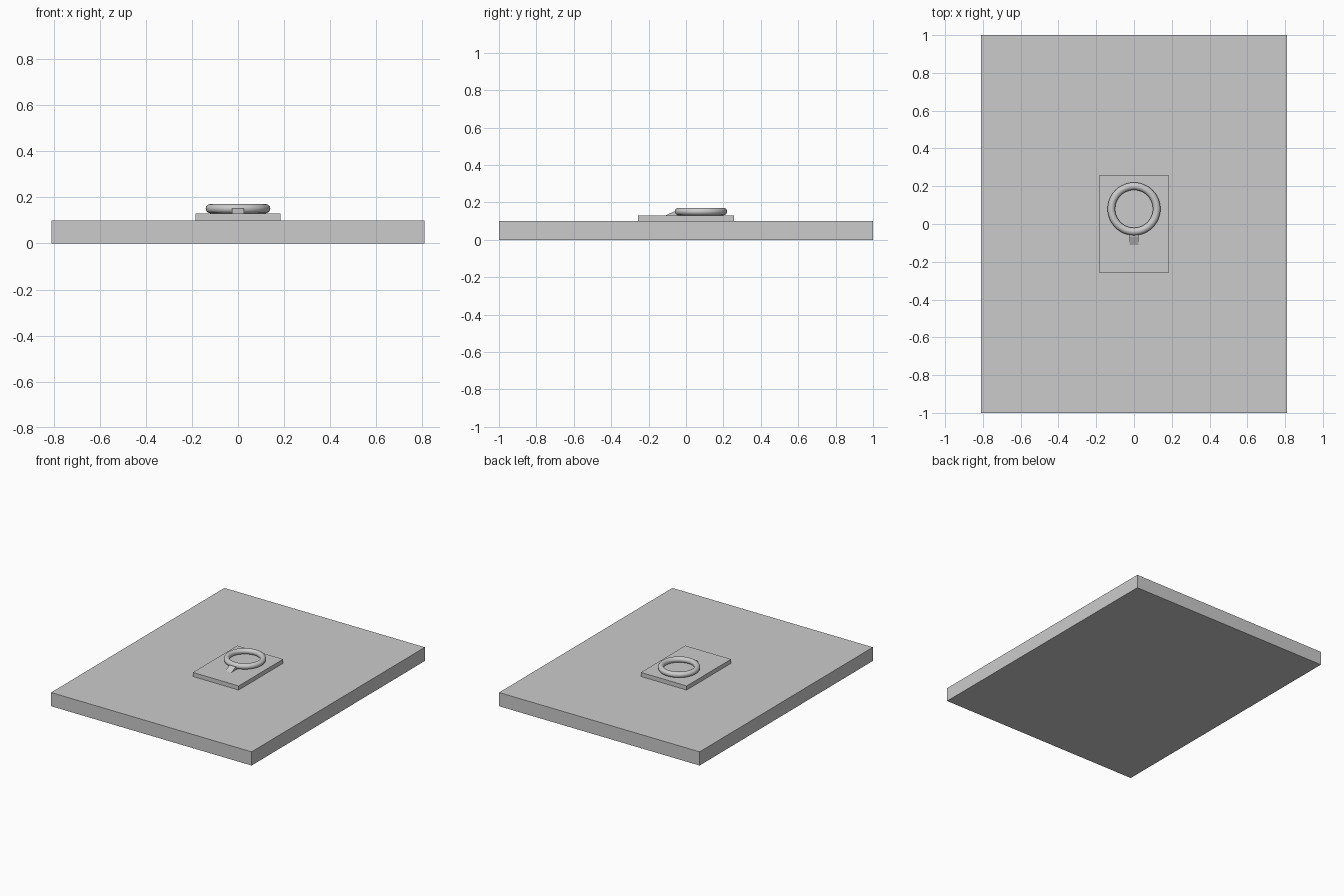
import bpy, bmesh

if "Cube" in bpy.data.objects:
    bpy.data.objects.remove(bpy.data.objects["Cube"])


def finish(name, bm):
    bmesh.ops.recalc_face_normals(bm, faces=bm.faces)
    me = bpy.data.meshes.new(name)
    bm.to_mesh(me)
    bm.free()
    ob = bpy.data.objects.new(name, me)
    bpy.context.collection.objects.link(ob)
    return ob


def box(name, hx, hy, z0, z1):
    bm = bmesh.new()
    bmesh.ops.create_cube(bm, size=1)
    for v in bm.verts:
        v.co = (v.co.x * 2 * hx, v.co.y * 2 * hy, z0 if v.co.z < 0 else z1)
    return finish(name, bm)


# Slab and raised mounting plate
box("slab", 0.81, 1.0, 0.0, 0.10)
box("mounting_plate", 0.185, 0.256, 0.10, 0.13)

# Pull ring lying on the plate
bpy.ops.mesh.primitive_torus_add(location=(0, 0.08, 0.151), major_radius=0.12,
                                 minor_radius=0.02, major_segments=48, minor_segments=16)
ring = bpy.context.object
ring.name = "pull_ring"
bpy.ops.object.shade_smooth_by_angle()

# Sloped lug that holds the ring
bm = bmesh.new()
profile = [(-0.11, 0.13), (-0.065, 0.151), (-0.04, 0.151), (-0.04, 0.13)]
face = bm.faces.new([bm.verts.new((-0.025, y, z)) for y, z in profile])
ext = bmesh.ops.extrude_face_region(bm, geom=[face])["geom"]
bmesh.ops.translate(bm, vec=(0.05, 0, 0),
                    verts=[g for g in ext if isinstance(g, bmesh.types.BMVert)])
finish("ring_lug", bm)
